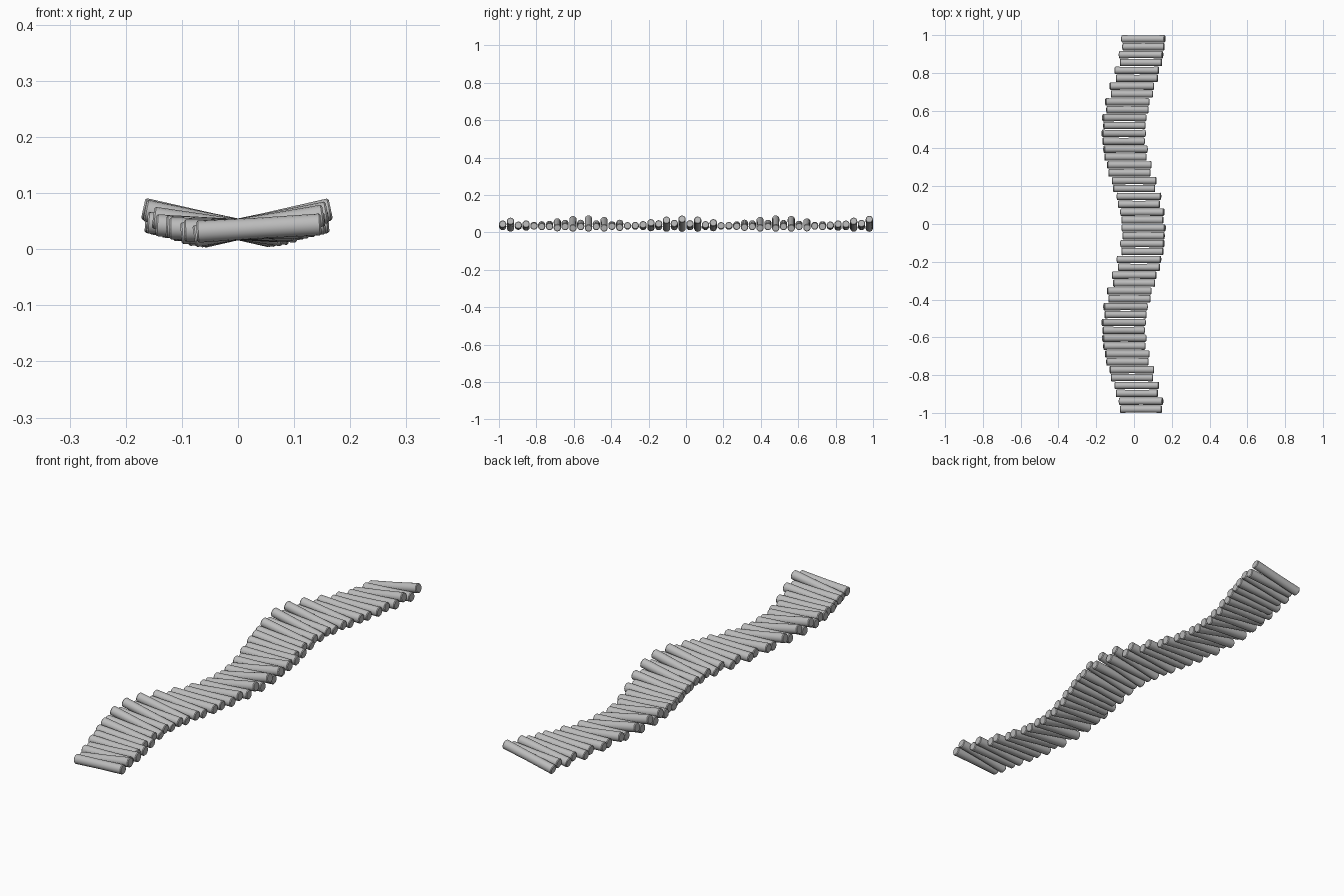
import bpy, bmesh, math
from mathutils import Matrix, Vector

cube = bpy.data.objects.get("Cube")
if cube:
    bpy.data.objects.remove(cube, do_unlink=True)

# Single weathered grey
grey = bpy.data.materials.new("plain_grey")
grey.use_nodes = True
colour = (0.5, 0.5, 0.5, 1)
grey.diffuse_color = colour
grey.node_tree.nodes["Principled BSDF"].inputs["Base Color"].default_value = colour

PAIRS = 24
STEP = 1.96 / (2 * PAIRS - 1)
PERIOD = 1.04
SIDES = 16


def log_mesh(name, length, radius):
    """A round log along x with a slight waist and softened end rims."""
    h, rim = length / 2, 0.003
    profile = [(-h, 0), (-h, radius - rim), (-h + rim, radius), (0, radius * 0.95),
               (h - rim, radius), (h, radius - rim), (h, 0)]
    bm = bmesh.new()
    verts = [bm.verts.new((x, 0, r)) for x, r in profile]
    edges = [bm.edges.new(pair) for pair in zip(verts, verts[1:])]
    bmesh.ops.spin(bm, geom=verts + edges, cent=(0, 0, 0), axis=(1, 0, 0),
                   angle=math.tau, steps=SIDES, use_duplicate=False)
    bmesh.ops.remove_doubles(bm, verts=bm.verts, dist=0.0001)
    bmesh.ops.recalc_face_normals(bm, faces=bm.faces)
    for face in bm.faces:
        face.smooth = abs(face.normal.x) < 0.3
    for edge in bm.edges:
        if len(edge.link_faces) == 2 and edge.calc_face_angle() > math.radians(35):
            edge.smooth = False
    mesh = bpy.data.meshes.new(name)
    bm.to_mesh(mesh)
    bm.free()
    mesh.materials.append(grey)
    return mesh


long_log = log_mesh("long_log", 0.234, 0.0195)
short_log = log_mesh("short_log", 0.222, 0.0195)

# Winding walkway: each long log is followed by a shorter, flatter one
for i in range(PAIRS):
    y = 0.98 - 2 * i * STEP
    phase = math.cos(math.tau * (y + STEP / 2) / PERIOD)
    x = 0.053 * phase - 0.002
    for mesh, offset, slope in ((long_log, 0, 0.22), (short_log, STEP, 0.08)):
        tilt = slope * phase
        log = bpy.data.objects.new(f"{mesh.name}_{i + 1}", mesh)
        place = Vector((x, y - offset, 0.0355 + tilt * x))
        log.matrix_world = Matrix.Translation(place) @ Matrix.Rotation(-math.atan(tilt), 4, 'Y')
        bpy.context.collection.objects.link(log)
